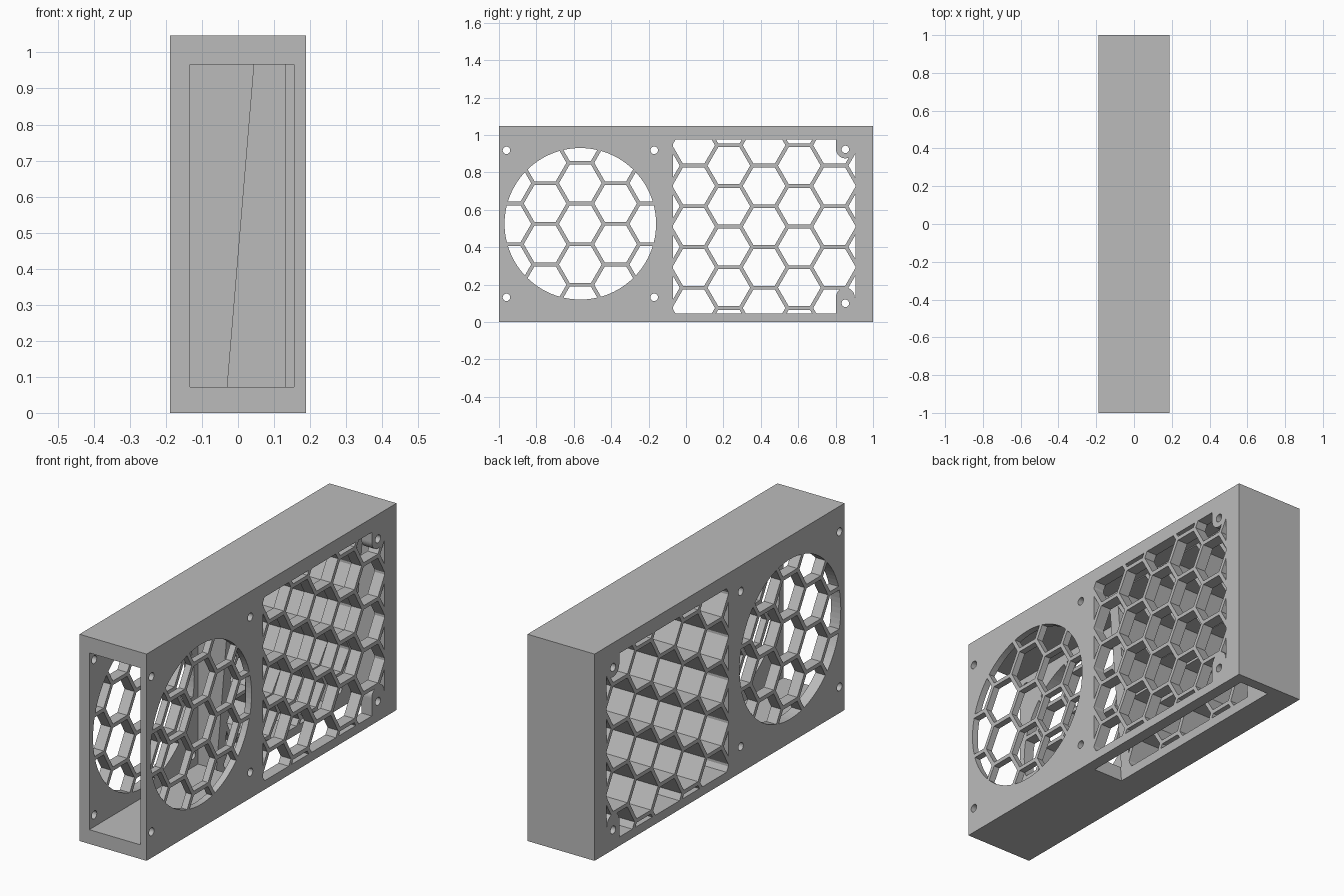
import bpy, bmesh, math
from mathutils import Matrix, Vector

old = bpy.data.objects.get("Cube")
if old:
    bpy.data.objects.remove(old, do_unlink=True)

grey = bpy.data.materials.new("plain grey")
grey.use_nodes = True
grey.diffuse_color = (0.5, 0.5, 0.5, 1)
grey.node_tree.nodes["Principled BSDF"].inputs["Base Color"].default_value = (0.5, 0.5, 0.5, 1)

HALF_W, HEIGHT = 0.188, 1.047
PITCH, BAR = 0.2175, 0.02
FAN = (-0.565, 0.525)
FAN_R = 0.405
WINDOW = (-0.07, 0.905, 0.045, 0.975)   # y0, y1, z0, z1


def finish(name, bm):
    bmesh.ops.recalc_face_normals(bm, faces=bm.faces)
    mesh = bpy.data.meshes.new(name)
    bm.to_mesh(mesh)
    bm.free()
    mesh.materials.append(grey)
    obj = bpy.data.objects.new(name, mesh)
    bpy.context.collection.objects.link(obj)
    return obj


def box(name, x0, x1, y0, y1, z0, z1):
    bm = bmesh.new()
    size = Matrix.Diagonal((x1 - x0, y1 - y0, z1 - z0, 1))
    centre = Matrix.Translation(((x0 + x1) / 2, (y0 + y1) / 2, (z0 + z1) / 2))
    bmesh.ops.create_cube(bm, size=1, matrix=centre @ size)
    return finish(name, bm)


def rods(name, centres, radius, sides, depth=1.0):
    """Prisms along x, one at each (y, z) centre, with a corner pointing along y."""
    bm = bmesh.new()
    for y, z in centres:
        ring = [math.tau * i / sides for i in range(sides)]
        base = bm.faces.new([bm.verts.new((-depth / 2, y + radius * math.cos(a),
                                           z + radius * math.sin(a))) for a in ring])
        out = bmesh.ops.extrude_face_region(bm, geom=[base])["geom"]
        moved = [v for v in out if isinstance(v, bmesh.types.BMVert)]
        bmesh.ops.translate(bm, verts=moved, vec=Vector((depth, 0, 0)))
    return finish(name, bm)


def combine(target, cutter, operation="DIFFERENCE"):
    mod = target.modifiers.new("cut", "BOOLEAN")
    mod.operation, mod.solver, mod.object = operation, "EXACT", cutter
    bpy.context.view_layer.update()
    graph = bpy.context.evaluated_depsgraph_get()
    mesh = bpy.data.meshes.new_from_object(target.evaluated_get(graph))
    target.modifiers.clear()
    target.data = mesh
    bpy.data.objects.remove(cutter, do_unlink=True)


def honeycomb(name, cy, cz, columns, rows):
    """Hexagonal prisms spread evenly around a centre."""
    step = PITCH * math.sqrt(3) / 2
    centres = [(cy + c * step, cz + (r + 0.5 * (c % 2)) * PITCH)
               for c in range(-columns, columns + 1) for r in range(-rows, rows + 1)]
    return rods(name, centres, (PITCH - BAR) / math.sqrt(3), 6)


# Outer shell
body = box("vent_housing", -HALF_W, HALF_W, -1, 1, 0, HEIGHT)

# Fan chamber, open at the front
combine(body, box("fan_chamber", -0.133, 0.155, -1.1, -0.13, 0.072, 0.967))

# Rear cavity, open at the bottom, with a slanted inner wall
bm = bmesh.new()
profile = [(-0.044, -0.1), (0.13, -0.1), (0.13, 0.98), (0.046, 0.98)]
side = bm.faces.new([bm.verts.new((x, -0.135, z)) for x, z in profile])
geom = bmesh.ops.extrude_face_region(bm, geom=[side])["geom"]
bmesh.ops.translate(bm, vec=Vector((0, 1.08, 0)),
                    verts=[v for v in geom if isinstance(v, bmesh.types.BMVert)])
combine(body, finish("rear_cavity", bm))

# Round fan grille through both sides
fan_holes = honeycomb("fan_holes", *FAN, 3, 3)
combine(fan_holes, rods("fan_disc", [FAN], FAN_R, 96, 0.9), "INTERSECT")
combine(body, fan_holes)

# Rectangular grille, leaving solid screw bosses in its rear corners
y0, y1, z0, z1 = WINDOW
vent_holes = honeycomb("vent_holes", (y0 + y1) / 2, (z0 + z1) / 2, 3, 3)
combine(vent_holes, box("vent_window", -0.45, 0.45, *WINDOW), "INTERSECT")
BOSS_Y, BOSS_R = 0.852, 0.05
for centre_z, low, high in ((0.925, 0.925, 1.1), (0.133, -0.1, 0.133)):
    combine(vent_holes, rods("boss_round", [(BOSS_Y, centre_z)], BOSS_R, 48, 1.2))
    combine(vent_holes, box("boss_block", -0.6, 0.6, BOSS_Y - BOSS_R, 1.0, low, high))
combine(body, vent_holes)

# Screw holes
screws = [(FAN[0] + sy * 0.395, FAN[1] + sz * 0.393) for sy in (-1, 1) for sz in (-1, 1)]
screws += [(BOSS_Y, 0.923), (BOSS_Y, 0.1)]
combine(body, rods("screw_holes", screws, 0.02, 32))

for poly in body.data.polygons:
    poly.use_smooth = False
